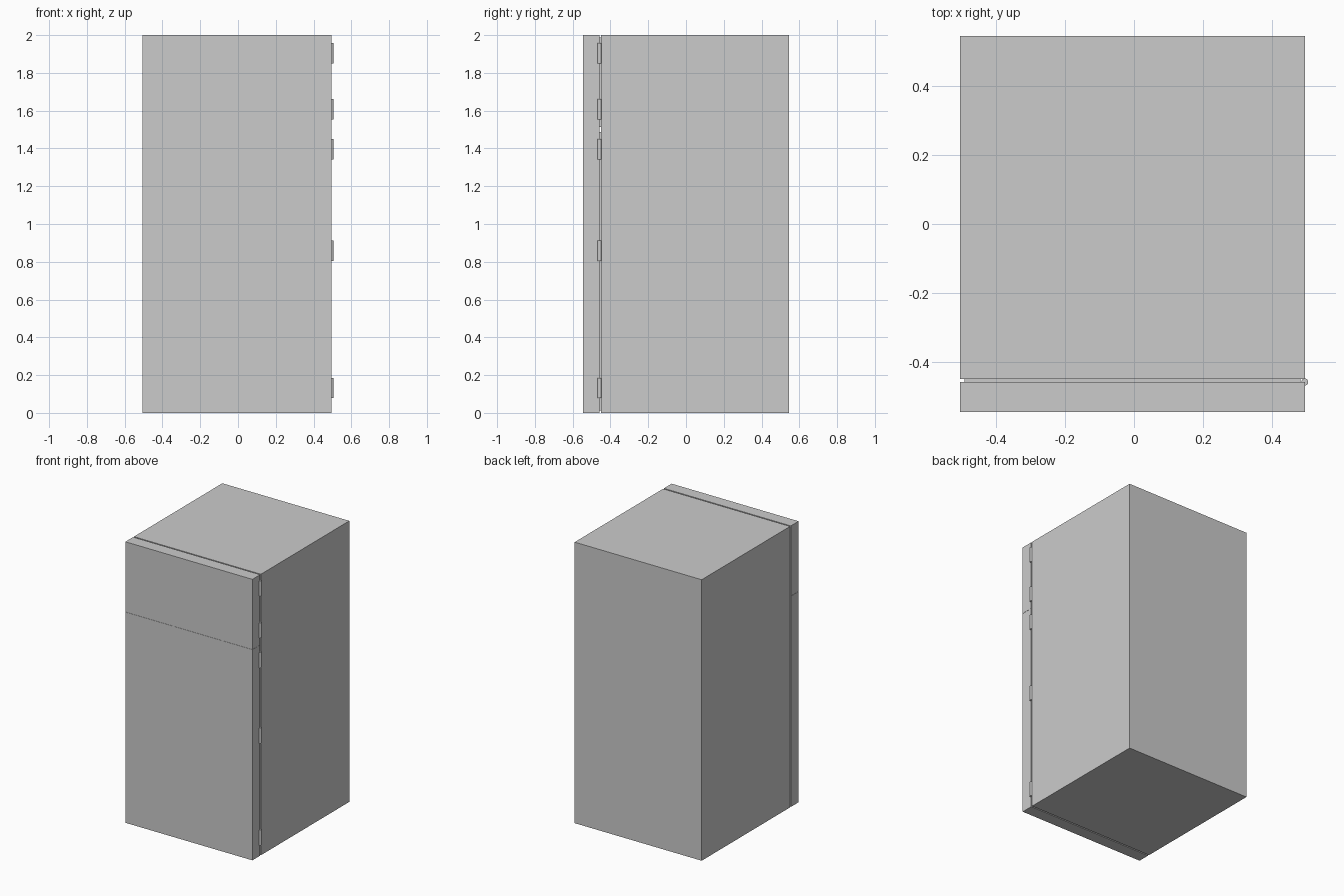
import bpy

if "Cube" in bpy.data.objects:
    bpy.data.objects.remove(bpy.data.objects["Cube"])

X0, X1 = -0.505, 0.495            # cabinet sides
Y_FRONT, Y_DOOR, Y_BODY, Y_BACK = -0.545, -0.458, -0.449, 0.545
SPLIT, GAP, INSET = 1.5, 0.001, 0.013


def box(name, x0, x1, y0, y1, z0, z1):
    bpy.ops.mesh.primitive_cube_add(
        size=1, location=((x0 + x1) / 2, (y0 + y1) / 2, (z0 + z1) / 2))
    ob = bpy.context.object
    ob.name = name
    ob.scale = (x1 - x0, y1 - y0, z1 - z0)
    bpy.ops.object.transform_apply(location=False, rotation=False, scale=True)
    return ob


def hinge(name, z):
    bpy.ops.mesh.primitive_cylinder_add(
        vertices=24, radius=0.01, depth=0.108, location=(X1, -0.458, z))
    bpy.context.object.name = name
    bpy.ops.object.shade_smooth_by_angle()


# Cabinet
box("cabinet", X0, X1, Y_BODY, Y_BACK, 0, 2)

# Doors, each with a recessed seal that bridges the gap to the cabinet
for label, z0, z1 in (("fridge", 0, SPLIT - GAP / 2),
                      ("freezer", SPLIT + GAP / 2, 2)):
    box(label + "_door", X0, X1, Y_FRONT, Y_DOOR, z0, z1)
    box(label + "_seal", X0 + INSET, X1 - INSET, Y_DOOR, Y_BODY,
        z0 + INSET, z1 - INSET)

# Hinge barrels along the right side
for i, z in enumerate((0.132, 0.858, 1.395)):
    hinge(f"fridge_hinge_{i + 1}", z)
for i, z in enumerate((1.607, 1.905)):
    hinge(f"freezer_hinge_{i + 1}", z)
